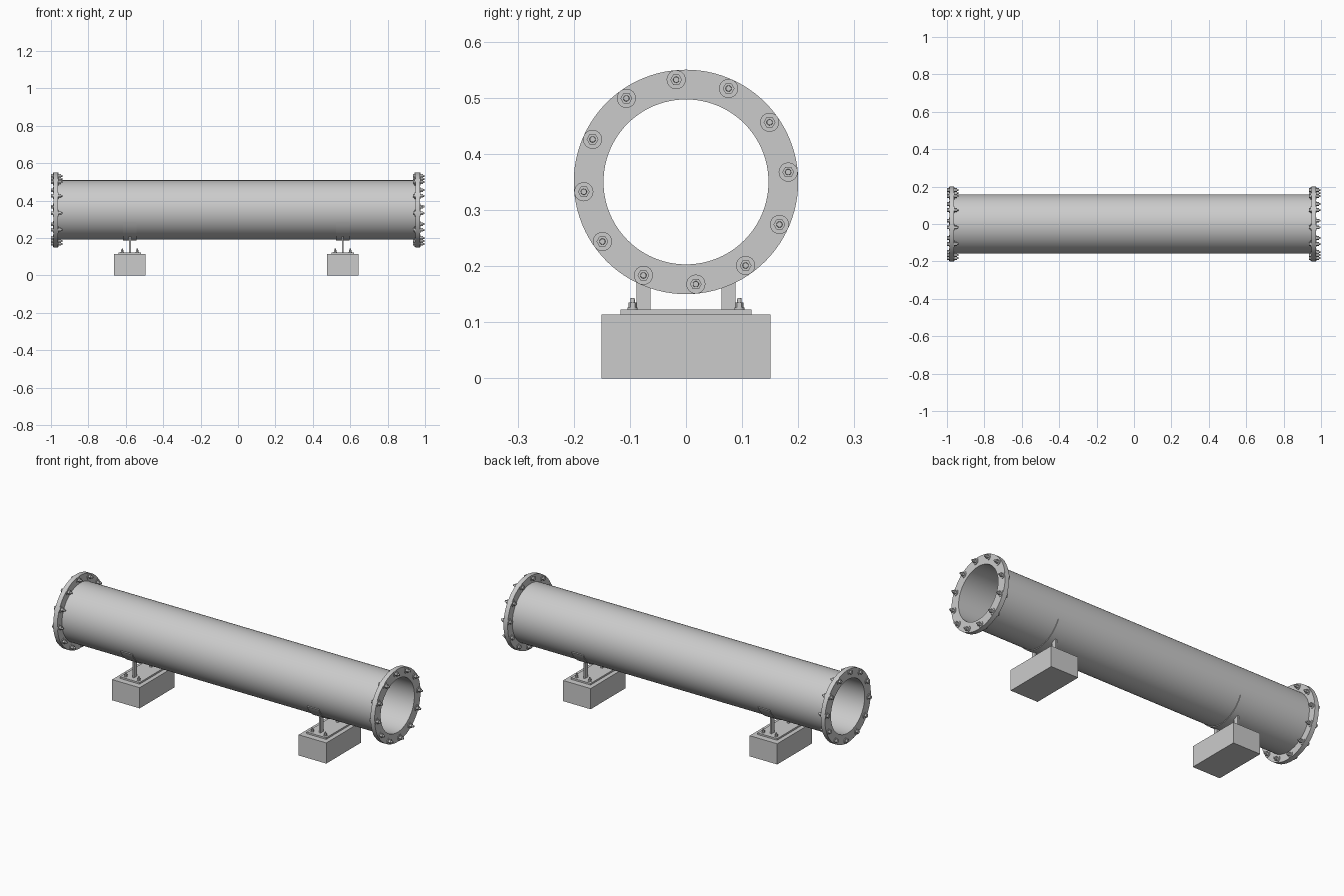
import bpy, bmesh, math
from mathutils import Matrix, Vector

if "Cube" in bpy.data.objects:
    bpy.data.objects.remove(bpy.data.objects["Cube"])

AXIS_Z = 0.35          # height of the pipe centreline
MID = -0.007           # middle of the pipe along x


def finish(name, bm, smooth=True):
    bmesh.ops.recalc_face_normals(bm, faces=bm.faces)
    mesh = bpy.data.meshes.new(name)
    bm.to_mesh(mesh)
    bm.free()
    ob = bpy.data.objects.new(name, mesh)
    bpy.context.collection.objects.link(ob)
    if smooth:
        bpy.ops.object.select_all(action='DESELECT')
        ob.select_set(True)
        bpy.context.view_layer.objects.active = ob
        bpy.ops.object.shade_smooth_by_angle(angle=math.radians(30))
    return ob


def arc_ring(name, x0, x1, r_in, r_out, start=0, sweep=360, n=96):
    """Rectangular section swept around the pipe axis; angle 0 is +y."""
    bm = bmesh.new()
    closed = sweep == 360
    rows = []
    for i in range(n if closed else n + 1):
        a = math.radians(start + sweep * i / n)
        c, s = math.cos(a), math.sin(a)
        rows.append([bm.verts.new((x, r * c, AXIS_Z + r * s))
                     for x, r in ((x0, r_in), (x1, r_in), (x1, r_out), (x0, r_out))])
    for i in range(n):
        a, b = rows[i], rows[(i + 1) % len(rows)]
        for k in range(4):
            m = (k + 1) % 4
            bm.faces.new((a[k], a[m], b[m], b[k]))
    if not closed:
        bm.faces.new(rows[0])
        bm.faces.new(rows[-1])
    return finish(name, bm)


def box(name, x0, x1, y0, y1, z0, z1):
    bm = bmesh.new()
    size = Vector((x1 - x0, y1 - y0, z1 - z0))
    mid = Vector((x0 + x1, y0 + y1, z0 + z1)) / 2
    bmesh.ops.create_cube(bm, size=1,
                          matrix=Matrix.Translation(mid) @ Matrix.Diagonal((*size, 1)))
    return finish(name, bm, False)


def bolt_stack(name, places, parts):
    """Stacks of (low, high, radius, top radius, sides) along each place's local z."""
    bm = bmesh.new()
    for place in places:
        for lo, hi, r1, r2, sides in parts:
            bmesh.ops.create_cone(
                bm, cap_ends=True, segments=sides, radius1=r1, radius2=r2, depth=hi - lo,
                matrix=place @ Matrix.Translation((0, 0, (lo + hi) / 2)))
    return finish(name, bm)


# Pipe
arc_ring("pipe", MID - 0.98, MID + 0.98, 0.147, 0.159)

# Flanges, each with twelve bolts pointing towards +x
FLANGE_PARTS = [(-0.013, -0.003, 0.0105, 0.0105, 6),   # head
                (-0.003, 0.0, 0.017, 0.017, 24),       # head washer
                (0.025, 0.028, 0.017, 0.017, 24),      # nut washer
                (0.028, 0.040, 0.0105, 0.0105, 6),     # nut
                (0.040, 0.050, 0.0055, 0.005, 16)]     # shank end
for side, x in (("left", MID - 0.98), ("right", MID + 0.955)):
    arc_ring(side + "_flange", x, x + 0.025, 0.159, 0.2)
    places = []
    for i in range(12):
        a = math.radians(5.5 + 30 * i)
        pos = (x, 0.183 * math.cos(a), AXIS_Z + 0.183 * math.sin(a))
        places.append(Matrix.Translation(pos) @ Matrix.Rotation(math.pi / 2, 4, 'Y'))
    bolt_stack(side + "_flange_bolts", places, FLANGE_PARTS)

# Supports: block, base plate, two flat legs, curved saddle and anchor bolts
ANCHOR_PARTS = [(0.0, 0.003, 0.009, 0.009, 20),
                (0.003, 0.012, 0.0075, 0.0075, 6),
                (0.012, 0.020, 0.004, 0.0035, 12)]
for side, x in (("left", -0.578), ("right", 0.56)):
    box(side + "_concrete_block", x - 0.084, x + 0.084, -0.151, 0.151, 0, 0.114)
    box(side + "_base_plate", x - 0.06, x + 0.06, -0.117, 0.117, 0.114, 0.123)
    for tag, s in (("front", -1), ("back", 1)):
        ys = sorted((s * 0.063, s * 0.088))
        box(f"{side}_{tag}_leg", x - 0.005, x + 0.005, *ys, 0.123, 0.209)
    arc_ring(side + "_saddle", x - 0.036, x + 0.036, 0.1585, 0.163, -90 - 65.5, 131, 40)
    bolt_stack(side + "_anchor_bolts",
               [Matrix.Translation((x + sx * 0.04, sy * 0.095, 0.123))
                for sx in (-1, 1) for sy in (-1, 1)], ANCHOR_PARTS)
